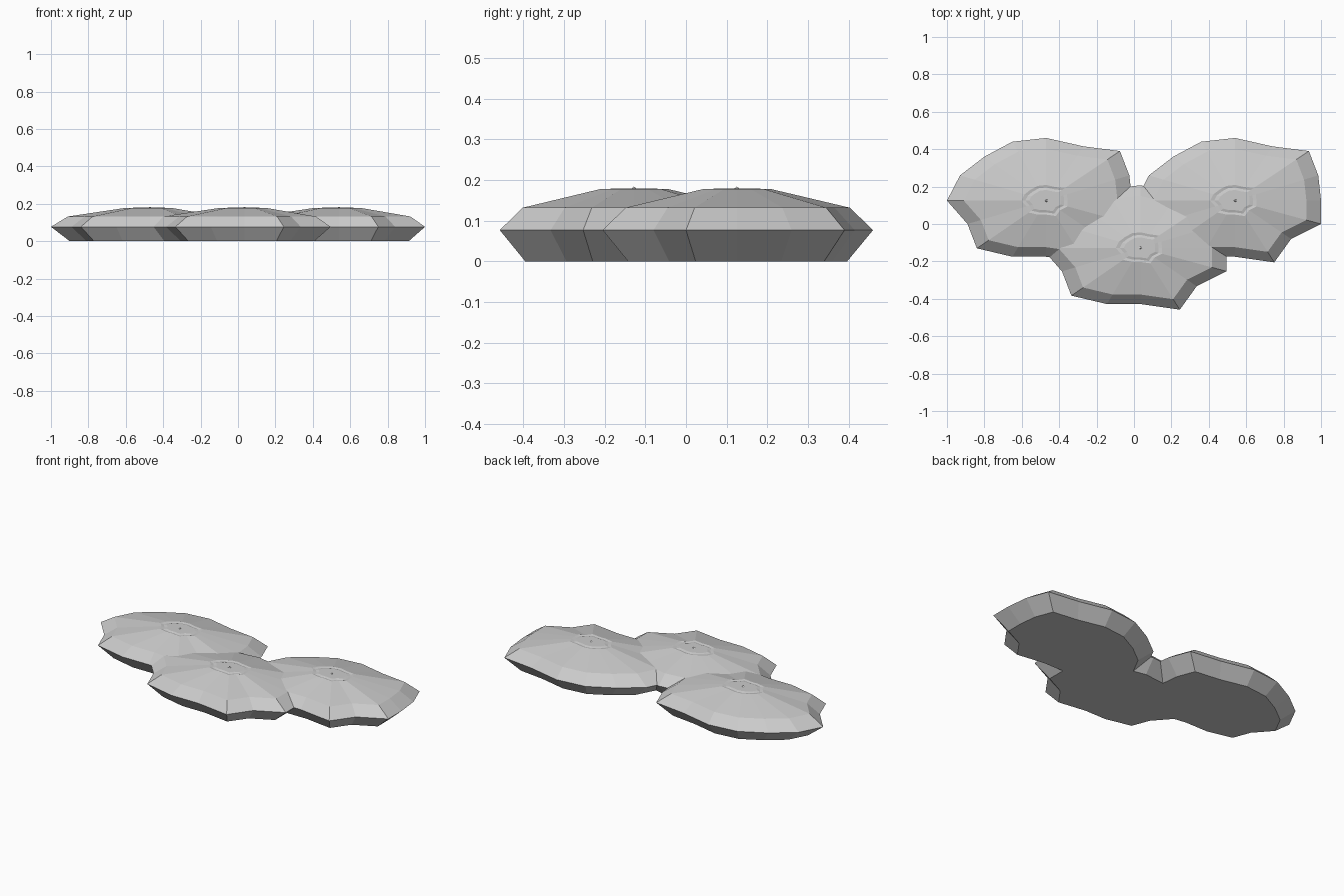
import bpy, bmesh

if "Cube" in bpy.data.objects:
    bpy.data.objects.remove(bpy.data.objects["Cube"])

# Irregular 16-sided outline shared by the three pads (relative to the pad centre)
OUTLINE = [(-0.53, 0), (-0.42, -0.125), (-0.37, -0.255), (-0.18, -0.30),
           (0, -0.30), (0.21, -0.33), (0.30, -0.205), (0.46, -0.125),
           (0.46, 0), (0.445, 0.135), (0.395, 0.265), (0.2, 0.29),
           (0, 0.335), (-0.18, 0.315), (-0.33, 0.235), (-0.46, 0.135)]

# (scale, height) rings: base, rim, shoulder, crown, groove, inner crown
RINGS = [(0.81, 0), (1.0, 0.077), (0.83, 0.132), (0.25, 0.178),
         (0.21, 0.175), (0.17, 0.179), (0.02, 0.179)]


def make_pad(name, cx, cy):
    bm = bmesh.new()
    loops = [[bm.verts.new((x * s, y * s, z)) for x, y in OUTLINE] for s, z in RINGS]
    n = len(OUTLINE)
    bm.faces.new(loops[0])
    for low, high in zip(loops, loops[1:]):
        for i in range(n):
            j = (i + 1) % n
            bm.faces.new((low[i], low[j], high[j], high[i]))
    # Small peak in the middle
    tip = bm.verts.new((0, 0, 0.184))
    for i in range(n):
        bm.faces.new((loops[-1][i], loops[-1][(i + 1) % n], tip))
    bmesh.ops.recalc_face_normals(bm, faces=bm.faces)
    mesh = bpy.data.meshes.new(name)
    bm.to_mesh(mesh)
    bm.free()
    pad = bpy.data.objects.new(name, mesh)
    pad.location = (cx, cy, 0)
    bpy.context.collection.objects.link(pad)


# Three overlapping pads
for name, cx, cy in (("left_pad", -0.47, 0.125),
                     ("right_pad", 0.54, 0.125),
                     ("front_pad", 0.035, -0.128)):
    make_pad(name, cx, cy)
